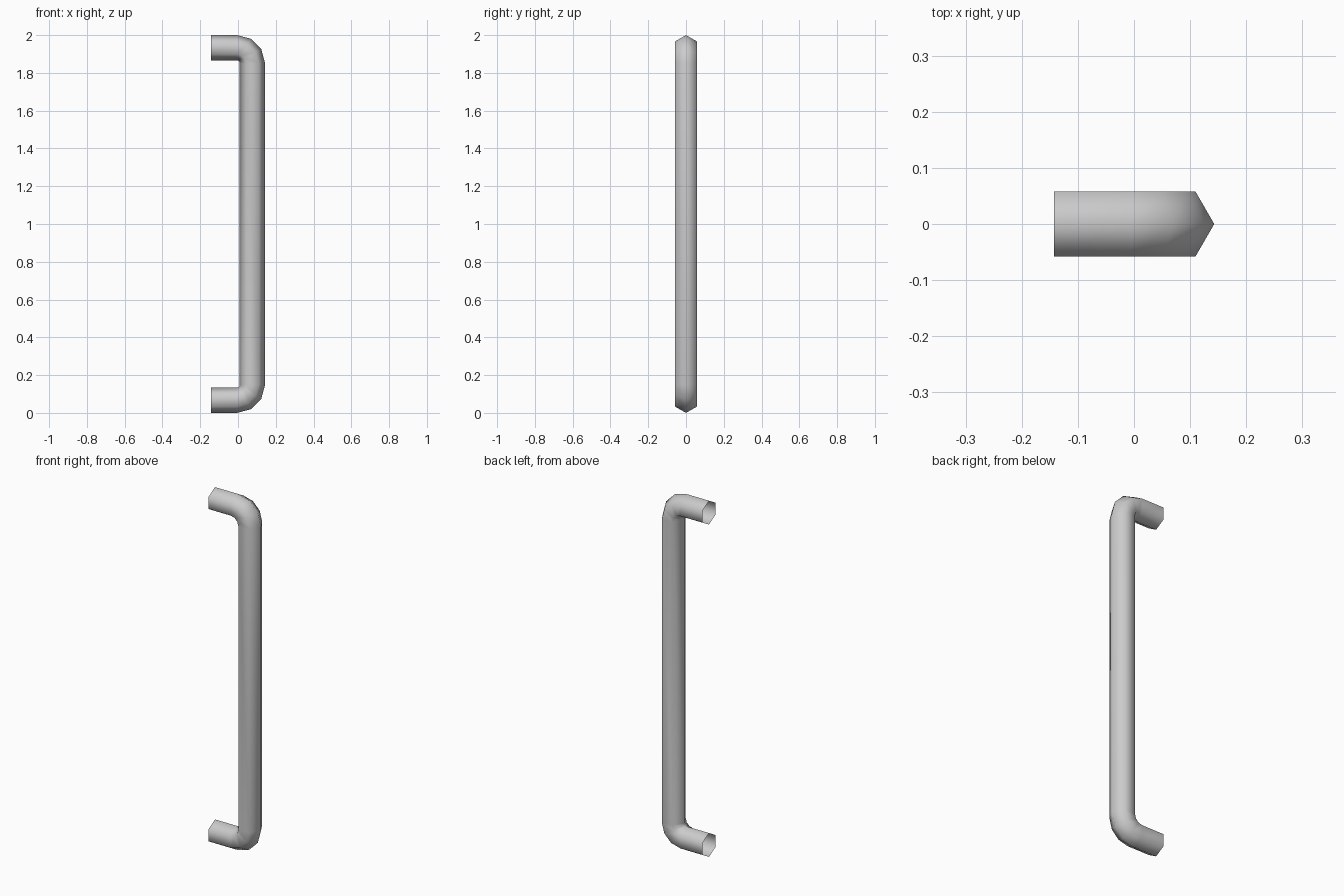
import bpy, bmesh
from math import sin, cos, pi, radians

if "Cube" in bpy.data.objects:
    bpy.data.objects.remove(bpy.data.objects["Cube"])

R_TUBE, R_BEND = 0.067, 0.081   # hexagon radius, bend centreline radius
X_END, X_BEND, Z_BEND = -0.143, -0.005, 1.852

# Centreline stations: (x, z, outward angle from vertical), top end to bottom end
top = [(X_END, Z_BEND + R_BEND, 0)]
for deg in (0, 30, 60, 90):
    a = radians(deg)
    top.append((X_BEND + R_BEND * sin(a), Z_BEND + R_BEND * cos(a), a))
path = top + [(x, 2 - z, pi - a) for x, z, a in reversed(top)]

# Sweep a hexagon with its corner facing outward; ends stay open
bm = bmesh.new()
rings = []
for x, z, a in path:
    ring = []
    for i in range(6):
        t = i * pi / 3
        out = R_TUBE * cos(t)
        ring.append(bm.verts.new((x + out * sin(a), R_TUBE * sin(t), z + out * cos(a))))
    rings.append(ring)
for r0, r1 in zip(rings, rings[1:]):
    for i in range(6):
        j = (i + 1) % 6
        bm.faces.new((r0[i], r1[i], r1[j], r0[j])).smooth = True

# Make the faces point outward
bm.normal_update()
outer = max(bm.faces, key=lambda f: f.calc_center_median().x)
if outer.normal.x < 0:
    bmesh.ops.reverse_faces(bm, faces=list(bm.faces))

mesh = bpy.data.meshes.new("pull_handle")
bm.to_mesh(mesh)
bm.free()
handle = bpy.data.objects.new("pull_handle", mesh)
bpy.context.collection.objects.link(handle)
